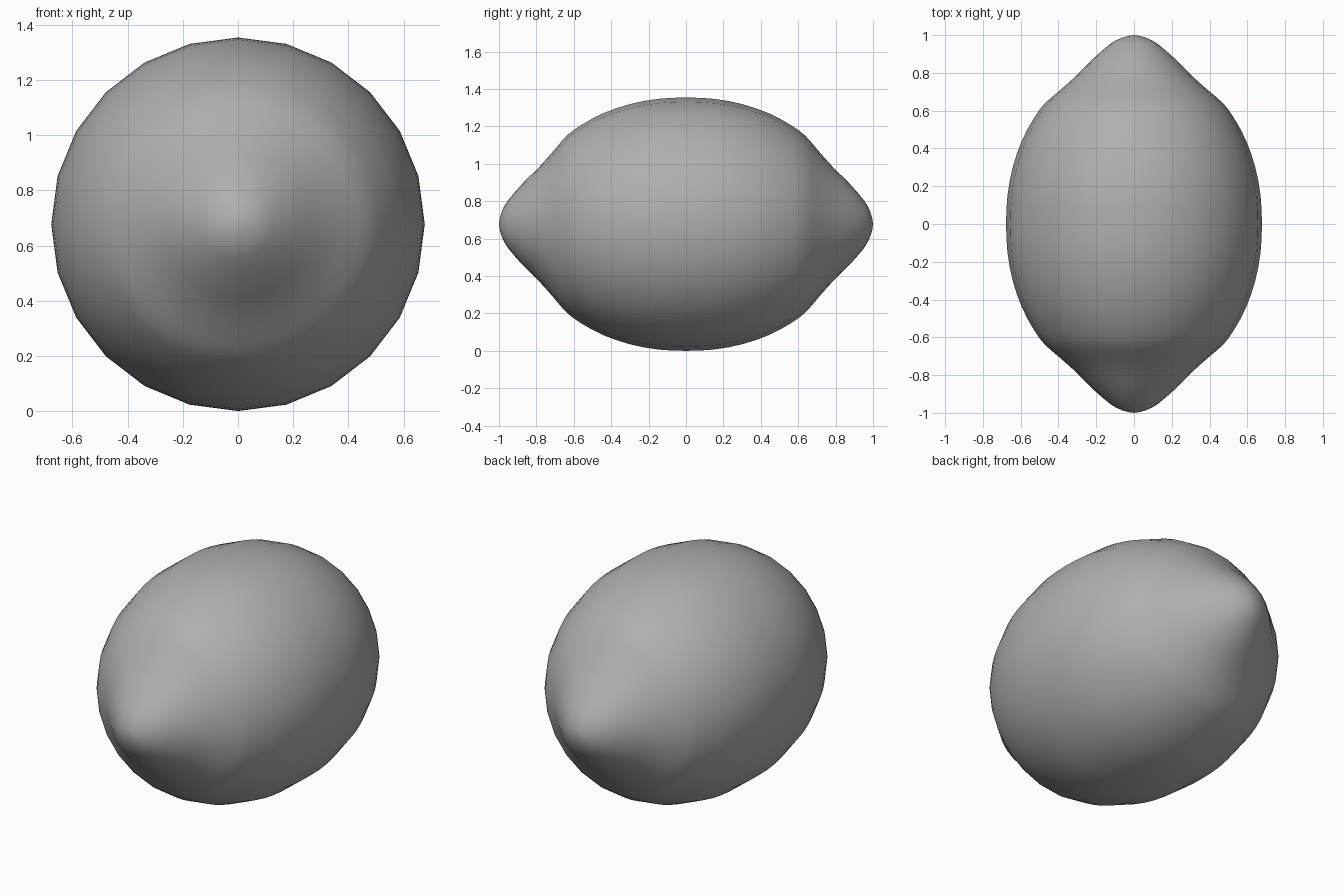
import bpy, bmesh, math
from mathutils import Matrix, Vector

cube = bpy.data.objects.get("Cube")
if cube:
    bpy.data.objects.remove(cube, do_unlink=True)

SIDES = 24
RADIUS = 0.677

# Half profile from the middle to the pointed tip: (distance along y, radius)
half = [(0, RADIUS), (0.15, 0.67), (0.3, 0.642), (0.445, 0.592), (0.56, 0.53),
        (0.637, 0.474), (0.705, 0.396), (0.785, 0.306), (0.87, 0.222),
        (0.952, 0.127), (0.985, 0.066), (1, 0)]
full = [Vector((-y, r)) for y, r in reversed(half)] + [Vector(p) for p in half[1:]]


def refine(points):
    """Add a smooth in-between point to every span of the profile."""
    flip = Vector((1, -1))
    padded = [points[1] * flip] + points + [points[-2] * flip]
    result = []
    for a, b, c, d in zip(padded, padded[1:], padded[2:], padded[3:]):
        result += [b, (9 * (b + c) - a - d) / 16]
    return result + [points[-1]]


# Spin the profile around the y axis
bm = bmesh.new()
verts = [bm.verts.new((0, y, r)) for y, r in refine(full)]
edges = [bm.edges.new(pair) for pair in zip(verts, verts[1:])]
bmesh.ops.spin(bm, geom=verts + edges, cent=(0, 0, 0), axis=(0, 1, 0),
               angle=math.tau, steps=SIDES, use_duplicate=False)
bmesh.ops.remove_doubles(bm, verts=bm.verts, dist=0.0005)
bmesh.ops.recalc_face_normals(bm, faces=bm.faces)
bmesh.ops.transform(bm, matrix=Matrix.Translation((0, 0, RADIUS)), verts=bm.verts)

mesh = bpy.data.meshes.new("lemon_body")
bm.to_mesh(mesh)
bm.free()
mesh.shade_smooth()
lemon = bpy.data.objects.new("lemon_body", mesh)
bpy.context.collection.objects.link(lemon)

# Plain grey skin
grey = bpy.data.materials.new("plain_grey")
grey.use_nodes = True
colour = (0.43, 0.43, 0.43, 1)
grey.diffuse_color = colour
grey.node_tree.nodes["Principled BSDF"].inputs["Base Color"].default_value = colour
mesh.materials.append(grey)
